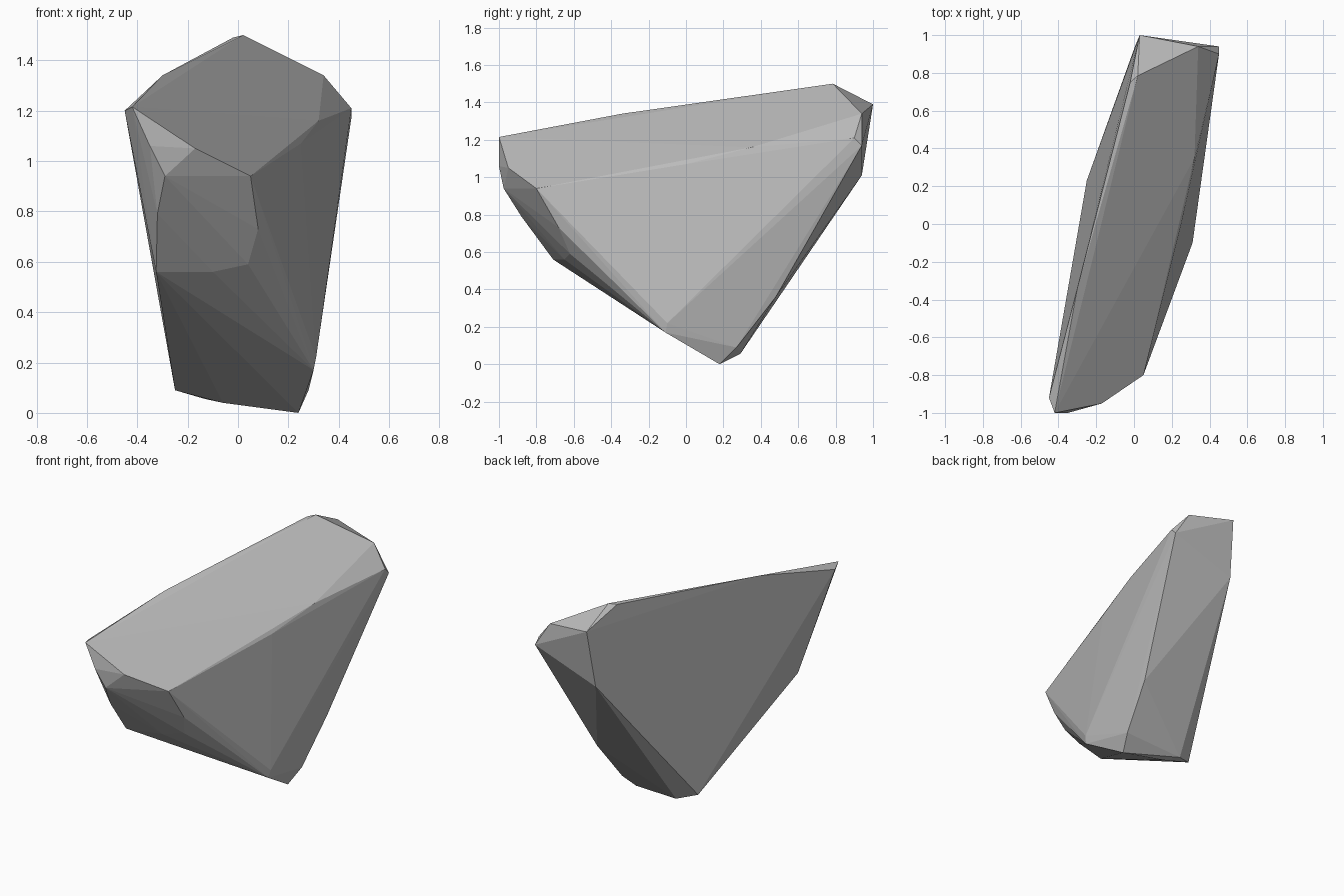
import bpy, bmesh, math

# Corner points of the chiselled rock, grouped by the facet they outline
top_slab = [(0.02, 0.785, 1.5), (-0.02, 0.75, 1.49), (-0.30, -0.34, 1.34),
            (-0.45, -0.92, 1.20), (-0.42, -1.0, 1.215), (-0.17, -0.95, 1.05),
            (0.05, -0.80, 0.94), (0.25, 0.0, 1.07), (0.32, 0.35, 1.16),
            (0.34, 0.94, 1.34)]
back_tip = [(0.03, 1.0, 1.39), (0.45, 0.90, 1.21), (0.45, 0.94, 1.17),
            (0.005, 0.94, 1.01), (0.316, 0.48, 0.36)]
front_chip = [(-0.35, -1.0, 1.06), (-0.29, -0.975, 0.94), (-0.32, -0.88, 0.79),
              (-0.325, -0.71, 0.56), (-0.10, -0.65, 0.56), (0.04, -0.62, 0.59),
              (0.08, -0.63, 0.66), (0.08, -0.68, 0.73)]
base = [(0.24, 0.18, 0.0), (0.28, 0.27, 0.09), (-0.13, 0.29, 0.055),
        (-0.06, 0.22, 0.04), (-0.25, 0.23, 0.09), (0.30, -0.11, 0.17),
        (0.31, -0.10, 0.22)]

# Wrap the corners in a convex shell with flat facets
bm = bmesh.new()
for p in top_slab + back_tip + front_chip + base:
    bm.verts.new(p)
hull = bmesh.ops.convex_hull(bm, input=bm.verts[:])
loose = {g for g in hull["geom_interior"] + hull["geom_unused"]
         if isinstance(g, bmesh.types.BMVert)}
bmesh.ops.delete(bm, geom=list(loose), context='VERTS')
bmesh.ops.dissolve_limit(bm, angle_limit=math.radians(1.5),
                         verts=bm.verts[:], edges=bm.edges[:])
bmesh.ops.recalc_face_normals(bm, faces=bm.faces[:])

mesh = bpy.data.meshes.new("rock")
bm.to_mesh(mesh)
bm.free()

# Stone colour
stone = bpy.data.materials.new("stone grey")
stone.diffuse_color = (0.5, 0.5, 0.5, 1)
mesh.materials.append(stone)

rock = bpy.data.objects.new("rock", mesh)
bpy.context.collection.objects.link(rock)
